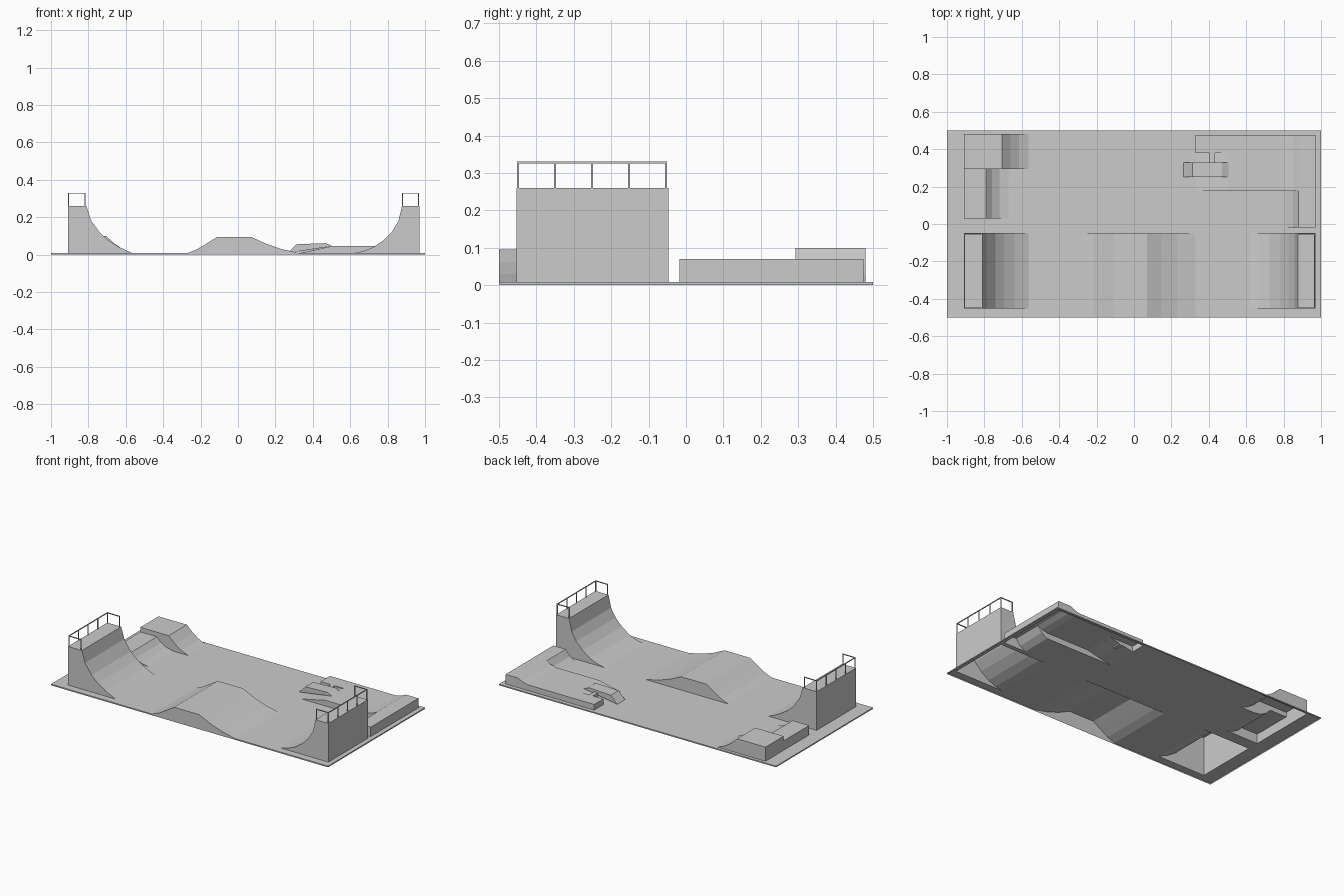
import bpy, bmesh

if "Cube" in bpy.data.objects:
    bpy.data.objects.remove(bpy.data.objects["Cube"])

G = 0.008          # height of the ground sheet
footprints = []    # openings left in the ground under each ramp


def finish(name, bm, fix=True):
    bmesh.ops.remove_doubles(bm, verts=bm.verts, dist=1e-5)
    if fix:
        bmesh.ops.recalc_face_normals(bm, faces=bm.faces)
    me = bpy.data.meshes.new(name)
    bm.to_mesh(me)
    bm.free()
    ob = bpy.data.objects.new(name, me)
    bpy.context.collection.objects.link(ob)
    return ob


def ramp(name, prof, y0, y1, front=None, back=None, hole=True):
    """Open-bottomed shell: an (x, z) profile swept along y with side walls."""
    bm = bmesh.new()

    def face(pts):
        bm.faces.new([bm.verts.new(p) for p in pts])

    for (xa, za), (xb, zb) in zip(prof, prof[1:]):
        face([(xa, y0, za), (xb, y0, zb), (xb, y1, zb), (xa, y1, za)])
    for y, poly in ((y0, front), (y1, back)):
        poly = prof if poly is None else poly
        if poly:
            face([(x, y, z) for x, z in poly])
    if hole:
        xs = [p[0] for p in prof]
        footprints.append((min(xs), max(xs), y0, y1))
    return finish(name, bm)


# quarter pipes at both ends
ramp("left_quarter_pipe",
     [(-.91, G), (-.91, .26), (-.81, .26), (-.787, .185), (-.74, .118),
      (-.695, .078), (-.64, .042), (-.565, G)], -.453, -.047)
ramp("right_quarter_pipe",
     [(.97, G), (.97, .26), (.877, .26), (.858, .18), (.825, .125),
      (.78, .078), (.725, .04), (.67, .018), (.62, G)], -.453, -.047)

# funbox in the middle
ramp("center_funbox",
     [(-.27, G), (-.22, .028), (-.17, .058), (-.11, .095), (.07, .095),
      (.145, .06), (.23, .03), (.33, G)], -.5, -.05)

# stepped banks at the back left
low = [(-.91, G), (-.91, .07), (-.79, .07), (-.76, .04), (-.72, .018), (-.67, G)]
high = [(-.91, G), (-.91, .1), (-.705, .1), (-.66, .058), (-.615, .028), (-.565, G)]
ramp("low_bank", low, .03, .293, back=[])
ramp("high_bank", high, .293, .48, front=high[1:] + low[:0:-1])

# raised platform at the back right, with ledge and side bank
slope = [(.33, G), (.41, .024), (.5, .045)]
top = [(.81, .045), (.85, .055), (.88, .07), (.97, .07), (.97, G)]
bank = [(.81, G), (.85, .032), (.88, .07), (.97, .07), (.97, G)]
ramp("platform", slope + top, .18, .38,
     front=slope + top[:3] + bank[1::-1], back=[])
ramp("platform_ledge", [(.33, G), (.33, .045), (.5, .045)] + top, .38, .475,
     front=[(.33, G), (.33, .045), (.5, .045), (.41, .024)])
ramp("side_bank", bank, -.018, .18, back=[])

# small grind box and its link to the ledge
ramp("grind_box", [(.265, G), (.28, .022), (.312, .055), (.47, .061), (.505, .045)],
     .25, .33, hole=False)
ramp("box_link", [(.405, .02), (.405, .045), (.432, .045), (.432, .02)],
     .33, .38, hole=False)

# ground sheet with openings under the ramps, and a thin skirt
xs = sorted({-1, 1, *(v for f in footprints for v in f[:2])})
ys = sorted({-.5, .5, *(v for f in footprints for v in f[2:])})
bm = bmesh.new()
for xa, xb in zip(xs, xs[1:]):
    for ya, yb in zip(ys, ys[1:]):
        cx, cy = (xa + xb) / 2, (ya + yb) / 2
        if any(a < cx < b and c < cy < d for a, b, c, d in footprints):
            continue
        bm.faces.new([bm.verts.new((x, y, G)) for x, y in
                      ((xa, ya), (xb, ya), (xb, yb), (xa, yb))])
ring = [(-1, -.5), (1, -.5), (1, .5), (-1, .5)]
for (xa, ya), (xb, yb) in zip(ring, ring[1:] + ring[:1]):
    bm.faces.new([bm.verts.new(p) for p in
                  ((xa, ya, 0), (xb, yb, 0), (xb, yb, G), (xa, ya, G))])
finish("ground", bm, fix=False)


# guard rails on the two decks
def guard_rail(name, xback, xfront):
    r, z0, z1 = .0025, .26, .328
    ya, yb = -.449, -.053
    bm = bmesh.new()

    def bar(p, q):
        lo = [min(a, b) - r for a, b in zip(p, q)]
        hi = [max(a, b) + r for a, b in zip(p, q)]
        for v in bmesh.ops.create_cube(bm, size=1)["verts"]:
            v.co = [h if c > 0 else l for c, l, h in zip(v.co, lo, hi)]

    for i in range(5):
        y = ya + (yb - ya) * i / 4
        bar((xback, y, z0), (xback, y, z1))
    bar((xback, ya, z1), (xback, yb, z1))
    for y in (ya, yb):
        bar((xback, y, z1), (xfront, y, z1))
        bar((xfront, y, z0), (xfront, y, z1))
    finish(name, bm)


guard_rail("left_guard_rail", -.906, -.818)
guard_rail("right_guard_rail", .966, .88)
